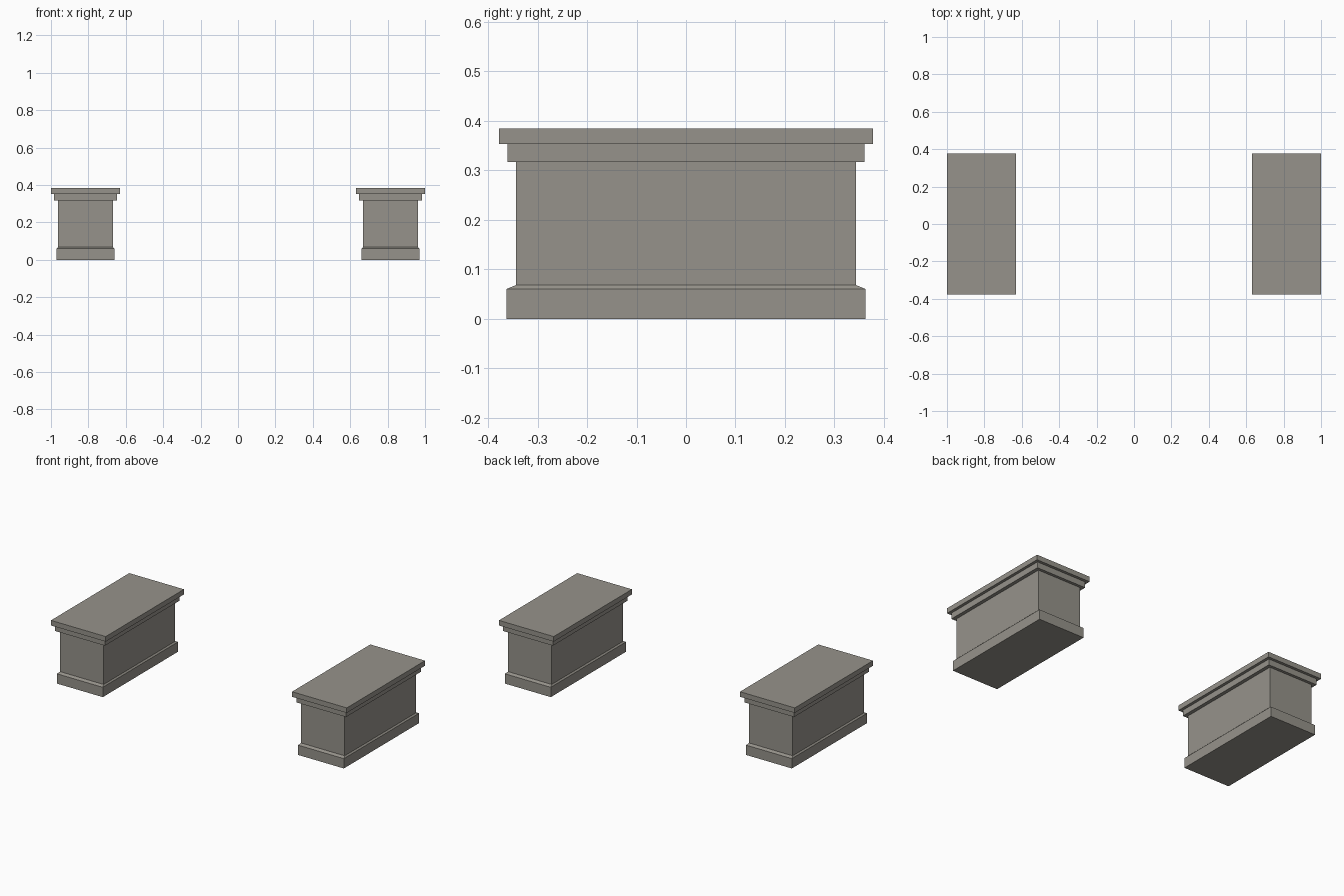
import bpy, bmesh

if "Cube" in bpy.data.objects:
    bpy.data.objects.remove(bpy.data.objects["Cube"])

stone = bpy.data.materials.new("warm_grey_stone")
stone.diffuse_color = (0.305, 0.290, 0.257, 1)
stone.use_nodes = True
stone.node_tree.nodes["Principled BSDF"].inputs["Base Color"].default_value = stone.diffuse_color

# Rectangular section rings: half width x, half depth y, height z
PROFILE = [
    (0.155, 0.363, 0.000), (0.155, 0.363, 0.060),   # plinth
    (0.147, 0.344, 0.068), (0.147, 0.344, 0.317),   # sloped ledge and body
    (0.168, 0.361, 0.317), (0.168, 0.361, 0.353),   # lower cornice
    (0.185, 0.378, 0.353), (0.185, 0.378, 0.384),   # top slab
]


def pedestal(name, cx):
    bm = bmesh.new()
    rings = [[bm.verts.new((sx * x, sy * y, z))
              for sx, sy in ((-1, -1), (1, -1), (1, 1), (-1, 1))]
             for x, y, z in PROFILE]
    # Walls and ledges between neighbouring rings
    for a, b in zip(rings, rings[1:]):
        for i in range(4):
            j = (i + 1) % 4
            bm.faces.new((a[i], a[j], b[j], b[i]))
    # Closed underside and top
    bm.faces.new(rings[0][::-1])
    bm.faces.new(rings[-1])
    bmesh.ops.recalc_face_normals(bm, faces=bm.faces)
    mesh = bpy.data.meshes.new(name)
    bm.to_mesh(mesh)
    bm.free()
    mesh.materials.append(stone)
    obj = bpy.data.objects.new(name, mesh)
    obj.location.x = cx
    bpy.context.collection.objects.link(obj)


# Matching pair
pedestal("left_pedestal", -0.815)
pedestal("right_pedestal", 0.815)
